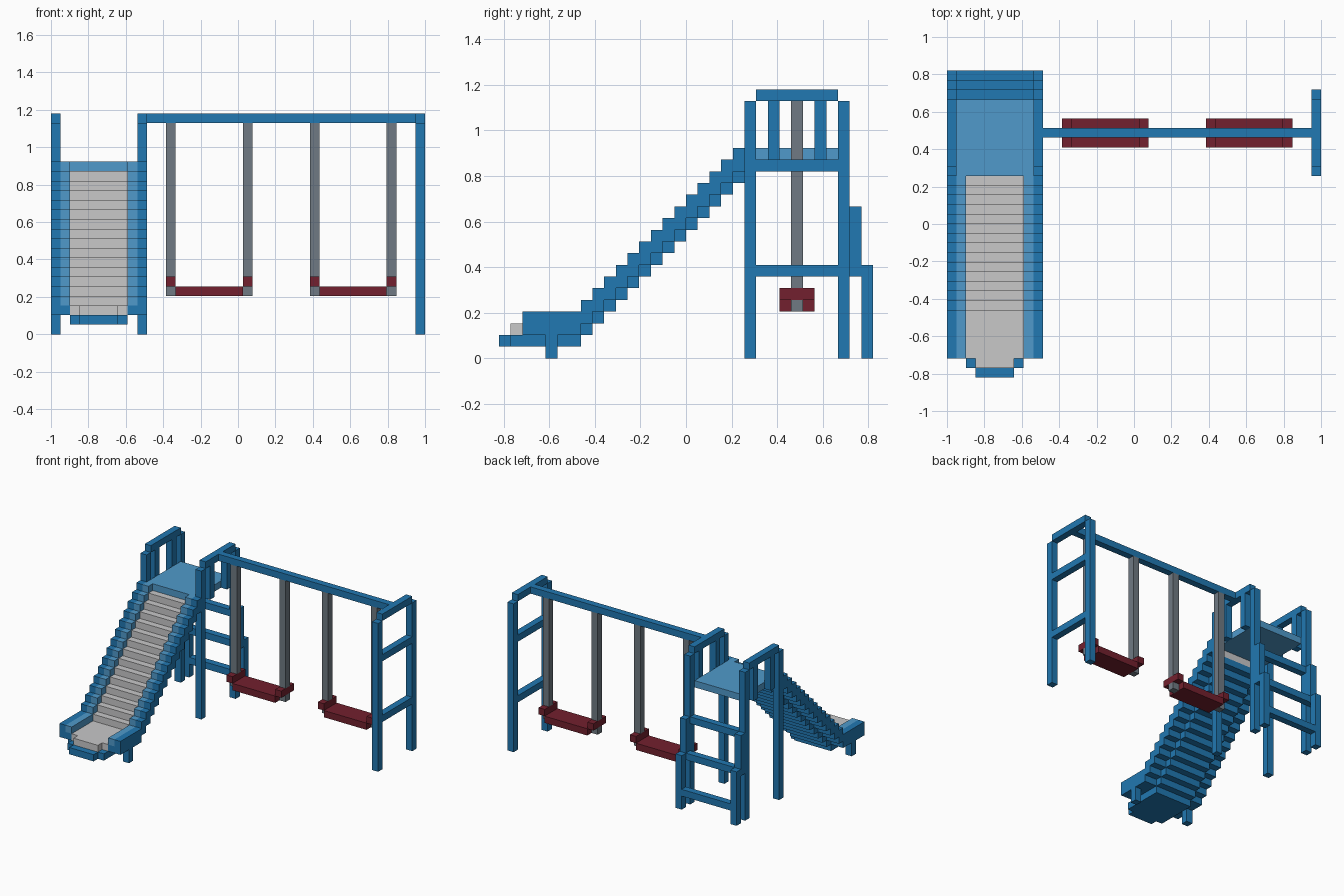
import bpy, bmesh

if "Cube" in bpy.data.objects:
    bpy.data.objects.remove(bpy.data.objects["Cube"])

U = 2 / 39  # block size: the model is 39 x 32 x 23 blocks


def srgb(r, g, b):
    f = lambda c: c / 12.92 if c <= 0.04045 else ((c + 0.055) / 1.055) ** 2.4
    return tuple(f(v / 255) for v in (r, g, b)) + (1,)


def material(name, rgb):
    m = bpy.data.materials.new(name)
    m.diffuse_color = srgb(*rgb)
    m.use_nodes = True
    m.node_tree.nodes["Principled BSDF"].inputs["Base Color"].default_value = m.diffuse_color
    return m


BLUE = material("frame blue", (33, 120, 178))
LIGHT = material("light blue", (80, 154, 203))
PALE = material("slide grey", (200, 200, 201))
CHAIN = material("chain grey", (112, 122, 131))
RED = material("seat maroon", (114, 32, 46))


def part(name, mat, boxes):
    """One object from boxes given in block units: x0, x1, y0, y1, z0, z1."""
    bm = bmesh.new()
    for x0, x1, y0, y1, z0, z1 in boxes:
        v = [bm.verts.new((x * U - 1, (y - 16) * U, z * U))
             for z in (z0, z1) for x, y in ((x0, y0), (x1, y0), (x1, y1), (x0, y1))]
        for f in ((3, 2, 1, 0), (4, 5, 6, 7), (0, 1, 5, 4),
                  (1, 2, 6, 5), (2, 3, 7, 6), (3, 0, 4, 7)):
            bm.faces.new([v[i] for i in f])
    me = bpy.data.meshes.new(name)
    bm.to_mesh(me)
    bm.free()
    me.materials.append(mat)
    ob = bpy.data.objects.new(name, me)
    bpy.context.collection.objects.link(ob)


# End frames: the two tower sides and the far swing support
for name, x in (("left_tower", 0), ("right_tower", 9), ("swing_support", 38)):
    part(name + "_posts", BLUE, [(x, x + 1, y, y + 1, 0, 22) for y in (21, 29)])
    part(name + "_top_bar", BLUE, [(x, x + 1, 22, 29, 22, 23)])
    if x < 38:
        part(name + "_balusters", BLUE, [(x, x + 1, y, y + 1, 17, 22) for y in (23, 27)])
        part(name + "_ladder_rail", BLUE, [(x, x + 1, 31, 32, 0, 8), (x, x + 1, 30, 31, 7, 13)])
    else:
        part(name + "_crossbars", BLUE, [(x, x + 1, 22, 29, z, z + 1) for z in (7, 16)])

# Platform and ladder rungs
part("platform", LIGHT, [(1, 9, 21, 29, 17, 18)])
part("ladder_rungs", BLUE, [(1, 9, y, y + 1, z, z + 1) for y, z in ((31, 2), (30, 7), (29, 12))])

# Slide: flat run-out, then one block up per block back
steps = range(7, 21)
part("slide_surface", PALE, [(3, 7, 1, 2, 2, 3), (2, 8, 2, 7, 2, 3)]
     + [(2, 8, j, j + 1, j - 4, j - 3) for j in steps])
part("slide_underside", BLUE, [(3, 7, 0, 1, 1, 2), (2, 8, 1, 7, 1, 2)]
     + [(2, 8, j, j + 1, j - 5, j - 4) for j in steps])
for side, outer, inner in (("left", 0, 1), ("right", 9, 8)):
    part(side + "_slide_wall", BLUE, [(outer, outer + 1, 2, 7, 2, 4)]
         + [(outer, outer + 1, j, j + 1, j - 4, j - 2) for j in steps])
    part(side + "_slide_inner_base", BLUE, [(inner, inner + 1, 2, 7, 2, 3)]
         + [(inner, inner + 1, j, j + 1, j - 4, j - 3) for j in steps])
    part(side + "_slide_inner_rim", LIGHT, [(inner, inner + 1, 2, 7, 3, 4)]
         + [(inner, inner + 1, j, j + 1, j - 3, j - 2) for j in steps])
    part(side + "_slide_foot", BLUE, [(outer, outer + 1, 4, 5, 0, 2)])

# Swing beam and the two swings
part("swing_beam", BLUE, [(10, 38, 25, 26, 22, 23)])
for name, x in (("first", 12), ("second", 27)):
    part(name + "_swing_seat", RED, [(x + 1, x + 8, 24, 27, 4, 5)]
         + [(e, e + 1, 24, 27, 5, 6) for e in (x, x + 8)])
    part(name + "_swing_chains", CHAIN, [(e, e + 1, 25, 26, a, b)
         for e in (x, x + 8) for a, b in ((4, 5), (6, 22))])
